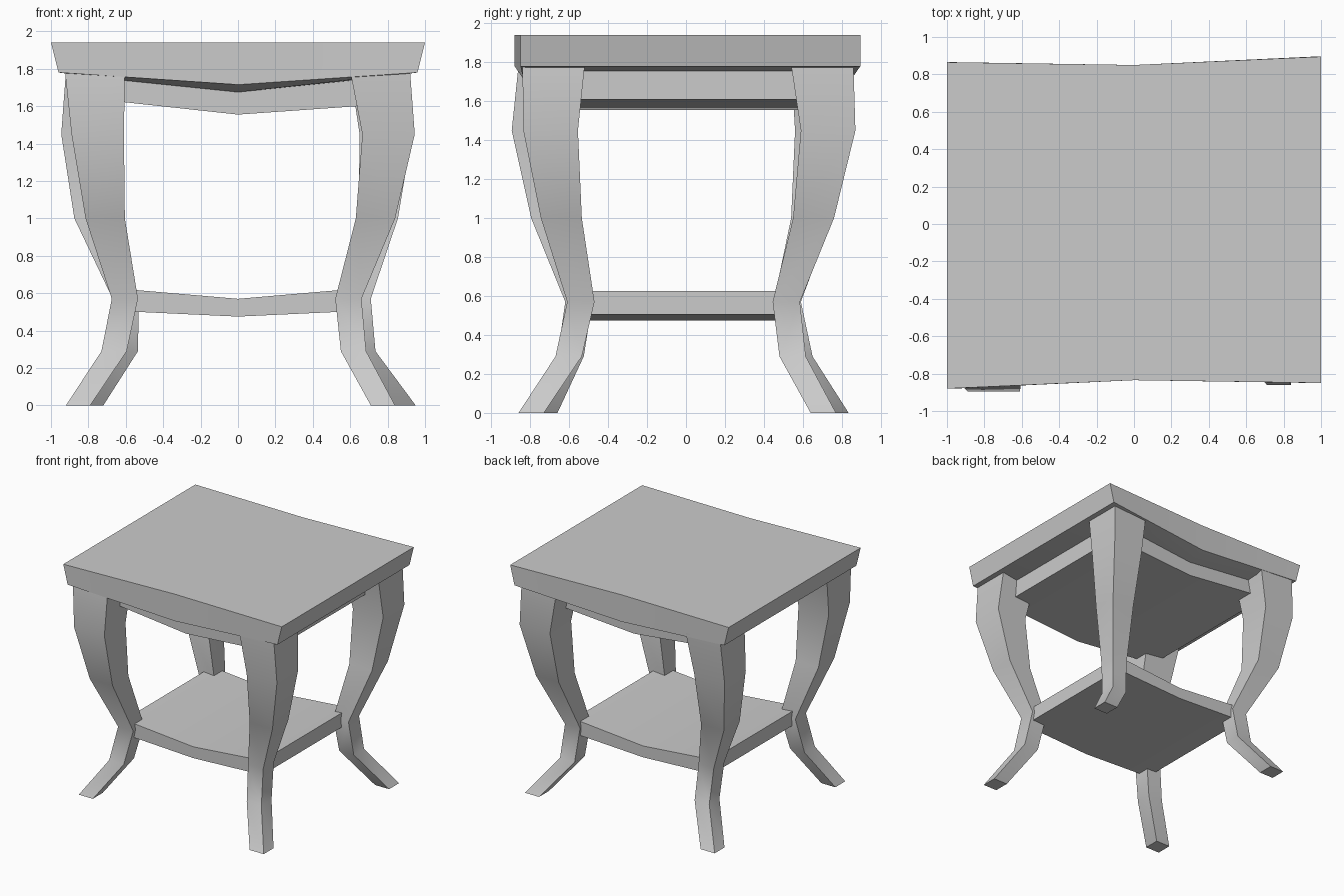
import bpy
import bmesh
import math

cube = bpy.data.objects.get("Cube")
if cube:
    bpy.data.objects.remove(cube, do_unlink=True)

grey = bpy.data.materials.new("plain_grey")
grey.use_nodes = True
colour = (0.6, 0.6, 0.6, 1)
grey.diffuse_color = colour
grey.node_tree.nodes["Principled BSDF"].inputs["Base Color"].default_value = colour


def loft(name, rings):
    """Bridge rings of four or six points, capping both ends."""
    bm = bmesh.new()
    loops = [[bm.verts.new(point) for point in ring] for ring in rings]
    count = len(loops[0])
    for low, high in zip(loops, loops[1:]):
        for i in range(count):
            j = (i + 1) % count
            bm.faces.new((low[i], low[j], high[j], high[i]))
    for ring in (loops[0], loops[-1]):
        if count == 4:
            bm.faces.new(ring)
        else:
            a, b, c, d, e, f = ring
            bm.faces.new((a, b, e, f))
            bm.faces.new((b, c, d, e))
    bmesh.ops.recalc_face_normals(bm, faces=bm.faces)
    mesh = bpy.data.meshes.new(name)
    bm.to_mesh(mesh)
    bm.free()
    mesh.materials.append(grey)
    obj = bpy.data.objects.new(name, mesh)
    bpy.context.collection.objects.link(obj)
    bpy.ops.object.select_all(action="DESELECT")
    obj.select_set(True)
    bpy.context.view_layer.objects.active = obj
    bpy.ops.object.shade_smooth_by_angle(angle=math.radians(45))
    return obj


def sagging_ring(x, fronts, backs, heights):
    """Six points: left edge, middle and right edge, along front and back."""
    columns = list(zip((-x, 0, x), heights))
    front = [(px, y, z) for (px, z), y in zip(columns, fronts)]
    back = [(px, y, z) for (px, z), y in zip(columns, backs)]
    return front + back[::-1]


# Table top, with a sagging underside
edge_front = (-0.88, -0.835, -0.85)
edge_back = (0.865, 0.85, 0.895)
loft("table_top", [
    sagging_ring(0.78, (-0.7,) * 3, (0.7,) * 3, (1.755, 1.675, 1.755)),
    sagging_ring(0.96, edge_front, edge_back, (1.78, 1.715, 1.78)),
    sagging_ring(1.0, edge_front, edge_back, (1.94,) * 3),
])

# Apron block under the top
loft("apron", [
    sagging_ring(0.78, (-0.69,) * 3, (0.69,) * 3, heights)
    for heights in ((1.64, 1.555, 1.61), (1.8,) * 3)
])

# Lower shelf
loft("shelf", [
    sagging_ring(0.64, (-0.59,) * 3, (0.57,) * 3, heights)
    for heights in ((0.505, 0.475, 0.505), (0.625, 0.57, 0.625))
])

# Curved legs: outer faces in x and y at each level, sharing one taper
levels = (0, 0.29, 0.57, 1.0, 1.45, 1.785)
widths = (0.13, 0.135, 0.14, 0.21, 0.28, 0.32)
legs = {
    "front_right_leg": (-1, -1, (0.92, 0.73, 0.675, 0.815, 0.89, 0.925),
                        (0.79, 0.66, 0.62, 0.795, 0.895, 0.86)),
    "front_left_leg": (1, -1, (0.84, 0.685, 0.66, 0.84, 0.945, 0.92),
                       (0.86, 0.67, 0.61, 0.745, 0.835, 0.84)),
    "back_left_leg": (1, 1, (0.95, 0.735, 0.71, 0.855, 0.93, 0.92),
                      (0.77, 0.615, 0.585, 0.76, 0.87, 0.86)),
    "back_right_leg": (-1, 1, (0.85, 0.67, 0.67, 0.875, 0.945, 0.92),
                       (0.835, 0.65, 0.59, 0.75, 0.84, 0.86)),
}
for name, (sx, sy, outer_x, outer_y) in legs.items():
    rings = []
    for z, w, x, y in zip(levels, widths, outer_x, outer_y):
        corners = ((x, y), (x - w, y), (x - w, y - w), (x, y - w))
        rings.append([(sx * px, sy * py, z) for px, py in corners])
    loft(name, rings)
